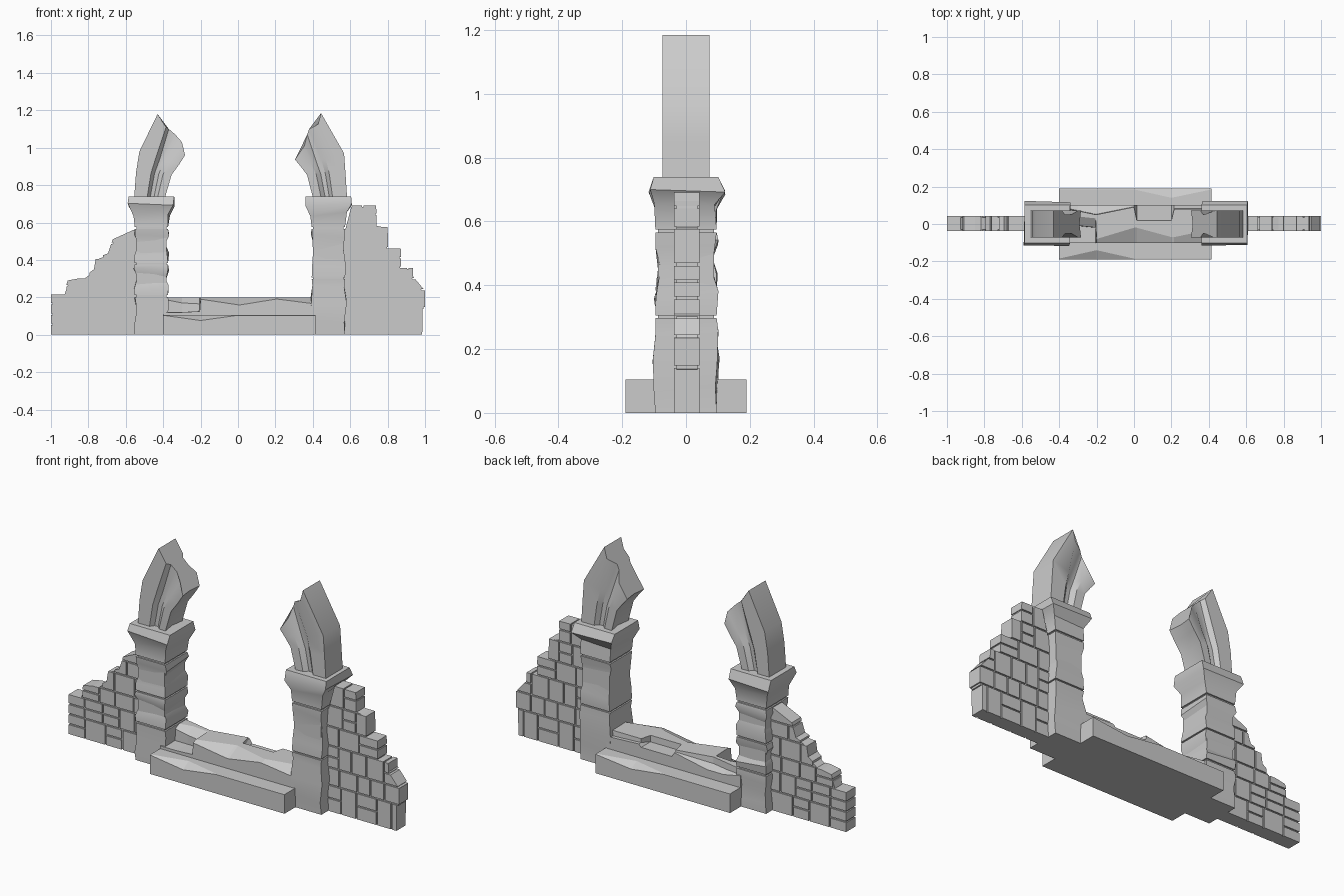
import bpy, bmesh, random
from mathutils import Vector

if "Cube" in bpy.data.objects:
    bpy.data.objects.remove(bpy.data.objects["Cube"])

random.seed(4)


def build(name, lofts, smooth=False):
    """One object from several lofts; a loft is a list of equal-length point rings."""
    bm = bmesh.new()
    for rings in lofts:
        vs = [[bm.verts.new(p) for p in r] for r in rings]
        n = len(vs[0])
        for a, b in zip(vs, vs[1:]):
            for i in range(n):
                j = (i + 1) % n
                bm.faces.new((a[i], a[j], b[j], b[i]))
        bm.faces.new(vs[0][::-1])
        bm.faces.new(vs[-1])
    bmesh.ops.dissolve_degenerate(bm, dist=1e-5, edges=bm.edges[:])
    bmesh.ops.recalc_face_normals(bm, faces=bm.faces[:])
    me = bpy.data.meshes.new(name)
    bm.to_mesh(me)
    bm.free()
    ob = bpy.data.objects.new(name, me)
    bpy.context.collection.objects.link(ob)
    if smooth:
        bpy.ops.object.select_all(action='DESELECT')
        ob.select_set(True)
        bpy.context.view_layer.objects.active = ob
        bpy.ops.object.shade_smooth_by_angle(angle=0.6)
    return ob


# Broken pillars: stacked stone blocks with waists and chipped corners
def block(cx, rings):
    out = []
    for k, (z, gx, gy) in enumerate(rings):
        ring = []
        for sx, sy in ((-1, -1), (1, -1), (1, 1), (-1, 1)):
            j = 0.006 if 0 < k < len(rings) - 1 else 0
            ring.append((cx + sx * (0.089 + gx) + random.uniform(-j, j),
                         sy * (0.096 + gy) + random.uniform(-j, j),
                         z + random.uniform(-2 * j, 2 * j)))
        out.append(ring)
    return out


def waisted(cx, z0, z1, mid):
    h = z1 - z0
    return block(cx, [(z0, 0, 0), (z0 + .25 * h, 0, 0), (z0 + .55 * h, mid, mid),
                      (z0 + .85 * h, 0, 0), (z1, 0, 0)])


def capital(cx):
    return block(cx, [(.575, 0, 0), (.645, .006, -.002), (.695, .032, .022), (.74, .033, .005)])


def core(cx):
    return block(cx, [(.01, -.008, -.008), (.73, -.008, -.008)])


build("left_pillar", [waisted(-.463, 0, .203, -.003), waisted(-.463, .213, .375, -.015),
                      waisted(-.463, .383, .565, -.016), capital(-.463), core(-.463)], True)
build("right_pillar", [waisted(.483, 0, .297, .004), waisted(.483, .305, .565, -.012),
                       capital(.483), core(.483)], True)


# Arch stumps: moulded cross-section swept up to a jagged break
COLS = (0, .42, .52, .64, .76, 1)
HALF = (.073, .073, .052, .05, .071, .073)


def arch(name, lower, top):
    rows = []
    for (ax, az), (bx, bz) in lower:
        rows.append([(ax + (bx - ax) * t, az + (bz - az) * t) for t in COLS])
    rows.append(top)
    rings = []
    for row in rows:
        front = [(x, -h, z) for (x, z), h in zip(row, HALF)]
        # shallow groove along the inner face
        groove = [(row[-1][0] * 1.03, 0, row[-1][1])]
        rings.append(front + groove + [(x, -y, z) for x, y, z in front[::-1]])
    build(name, [rings], True)


arch("left_arch_stump",
     [((-.555, .735), (-.39, .735)), ((-.545, .87), (-.355, .855)), ((-.527, .98), (-.315, .91))],
     [(-.43, 1.18), (-.385, 1.11), (-.37, 1.10), (-.335, 1.07), (-.30, 1.03), (-.283, .96)])
arch("right_arch_stump",
     [((.583, .735), (.40, .735)), ((.575, .86), (.369, .855)), ((.567, .97), (.335, .90))],
     [(.444, 1.185), (.428, 1.125), (.38, 1.10), (.37, 1.07), (.355, 1.01), (.305, .936)])


# Lower step with chipped front and back edges
def step_ring(x, zf, yf, zb, yb):
    return [(x, -.19, 0), (x, -.19, zf), (x, -yf, .105), (x, yb, .105), (x, .19, zb), (x, .19, 0)]


build("lower_step", [[step_ring(-.40, .104, .185, .104, .185), step_ring(-.2, .076, .14, .104, .185),
                      step_ring(0, .104, .185, .104, .185), step_ring(.2, .104, .185, .08, .14),
                      step_ring(.415, .104, .185, .104, .185)]])


# Threshold slab: (x, ledge height, riser y, riser top, crest front y, crest back y, back height)
SLAB = [(-.40, .12, -.01, .19, .02, .09, .17), (-.30, .12, -.01, .17, .04, .07, .15),
        (-.205, .125, -.02, .165, .03, .05, .15), (-.20, .19, -.10, .191, -.08, .05, .15),
        (0, .16, -.10, .162, -.02, .09, .19), (.015, .16, -.10, .162, -.02, .02, .165),
        (.2, .19, -.10, .192, -.07, .02, .165), (.215, .19, -.10, .192, -.07, .08, .18),
        (.41, .165, -.10, .167, -.03, .08, .17)]
rings = []
for x, zl, yr, zr, yf, yb, zb in SLAB:
    rings.append([(x, -.102, .09), (x, -.102, zl), (x, yr, zl + .001), (x, yr + .001, zr),
                  (x, yf, .20), (x, yb, .20), (x, yb + .002, max(zb, .165)),
                  (x, .102, zb), (x, .102, .09)])
build("threshold_slab", [rings])


# Ruined side walls: bricks clipped to a crumbling outline, over a thinner core
def clip(poly, axis, limit, sign):
    out = []
    for a, b in zip(poly, poly[1:] + poly[:1]):
        da, db = sign * (a[axis] - limit), sign * (b[axis] - limit)
        if da >= 0:
            out.append(a)
        if da * db < 0:
            t = da / (da - db)
            out.append((a[0] + (b[0] - a[0]) * t, a[1] + (b[1] - a[1]) * t))
    return out


def area(p):
    return abs(sum(a[0] * b[1] - b[0] * a[1] for a, b in zip(p, p[1:] + p[:1]))) / 2


def prism(poly, y0, y1):
    return [[(x, y0, z) for x, z in poly], [(x, y1, z) for x, z in poly]]


def wall(name, outline, x0, x1, rows):
    g = .004
    lofts = [prism([(x * .993, max(z - .008, 0)) for x, z in outline], -.030, .036)]
    for z0, z1 in zip(rows, rows[1:]):
        x = x0
        while x < x1:
            w = random.uniform(.075, .125)
            if x + w > x1 - .05:
                w = x1 - x
            mid = (z0 + z1) / 2
            cells = [(z0, mid), (mid, z1)] if random.random() < .22 else [(z0, z1)]
            for a, b in cells:
                p = clip(clip(outline, 0, x + g, 1), 0, x + w - g, -1)
                p = clip(clip(p, 1, a + (g if a else 0), 1), 1, b - g, -1) if p else p
                if len(p) > 2 and area(p) > .0006:
                    lofts.append(prism(p, -.037, .043))
            x += w
    build(name, lofts)


wall("left_wall",
     [(-.53, 0), (-1, 0), (-1, .22), (-.935, .22), (-.91, .29), (-.83, .305), (-.77, .35),
      (-.76, .41), (-.695, .435), (-.67, .51), (-.56, .56), (-.53, .56)],
     -1.01, -.53, [0, .11, .22, .305, .41, .49, .58])
wall("right_wall",
     [(.55, 0), (.985, 0), (.986, .144), (1, .145), (1, .235), (.937, .31), (.935, .36),
      (.872, .361), (.87, .465), (.802, .466), (.80, .58), (.745, .59), (.738, .69),
      (.61, .692), (.575, .56), (.55, .55)],
     .55, 1.01, [0, .144, .24, .36, .465, .58, .71])
